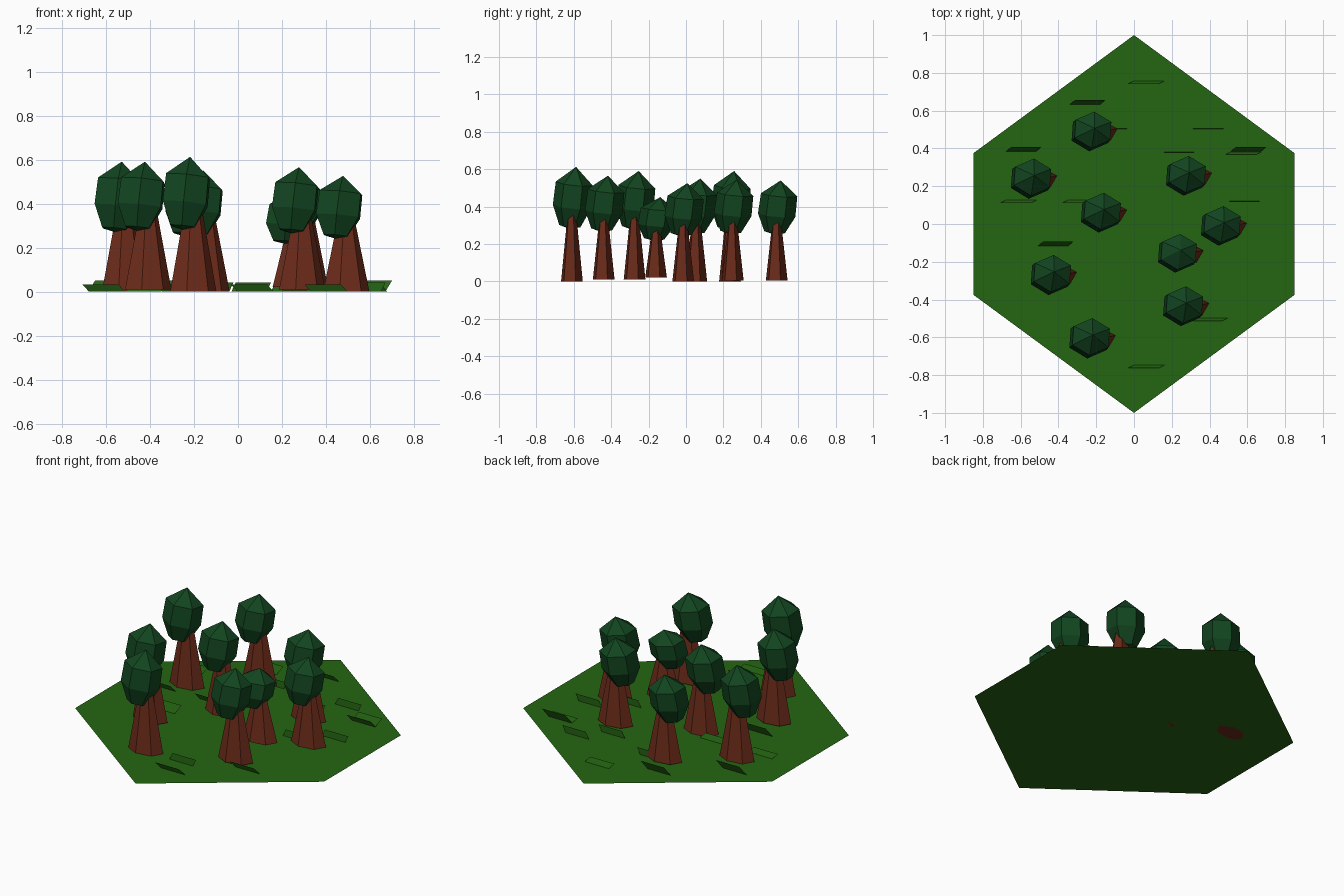
import bpy, bmesh, math
from mathutils import Vector, Matrix

if "Cube" in bpy.data.objects:
    bpy.data.objects.remove(bpy.data.objects["Cube"])


def material(name, rgb):
    m = bpy.data.materials.new(name)
    m.diffuse_color = (*rgb, 1)
    m.use_nodes = True
    m.node_tree.nodes["Principled BSDF"].inputs["Base Color"].default_value = m.diffuse_color
    return m


GRASS = material("grass_green", (0.018, 0.13, 0.006))
BARK = material("bark_brown", (0.15, 0.024, 0.010))
LEAF = material("leaf_green", (0.006, 0.06, 0.014))


def finish(name, bm, mat, solid=True):
    if solid:
        bmesh.ops.recalc_face_normals(bm, faces=bm.faces)
    me = bpy.data.meshes.new(name)
    bm.to_mesh(me)
    bm.free()
    me.materials.append(mat)
    ob = bpy.data.objects.new(name, me)
    bpy.context.collection.objects.link(ob)
    return ob


def loft(bm, rings):
    """Bridge equal rings; a one-point ring becomes a tip."""
    rows = [[bm.verts.new(p) for p in r] for r in rings]
    for a, b in zip(rows, rows[1:]):
        n = max(len(a), len(b))
        for i in range(n):
            quad = [a[i % len(a)], a[(i + 1) % len(a)],
                    b[(i + 1) % len(b)], b[i % len(b)]]
            bm.faces.new(list(dict.fromkeys(quad)))
    for r in (rows[0], rows[-1]):
        if len(r) > 2:
            bm.faces.new(r)


# Hexagonal ground sheet
bm = bmesh.new()
hexa = [(0, 1), (-.85, .375), (-.85, -.375), (0, -1), (.85, -.375), (.85, .375)]
bm.faces.new([bm.verts.new((x, y, 0)) for x, y in hexa])
finish("ground", bm, GRASS, False)

# Trees: x, y, base height, apex height
TREES = [(-.22, .49, .005, .54), (-.54, .24, 0, .59), (.28, .255, .005, .545),
         (-.17, .06, 0, .55), (.465, -.01, 0, .525), (.235, -.155, .02, .45),
         (-.435, -.27, .01, .59), (.265, -.435, .01, .565), (-.23, -.605, 0, .612)]
HALF = [(.105, .02), (.03, .058), (-.068, .043)]
BASE = HALF + [(-x, -y) for x, y in HALF]


def crown_ring(r, z, turn):
    return [Vector((1.06 * r * math.cos(turn + i * math.pi / 3),
                    0.95 * r * math.sin(turn + i * math.pi / 3), z)) for i in range(6)]


for n, (x, y, z0, top) in enumerate(TREES, 1):
    k = (top - z0) / .612                       # height scale
    # tapered, flattened trunk
    bm = bmesh.new()
    loft(bm, [[(px * s, py * s, z * k) for px, py in BASE]
              for s, z in ((1, 0), (.40, .36))])
    ob = finish(f"trunk_{n}", bm, BARK)
    ob.location = (x + .027, y - .005, z0)
    # faceted, slightly tilted crown
    bm = bmesh.new()
    w = .85 + .15 * k
    loft(bm, [[Vector((0, 0, .165))], crown_ring(.105 * w, .075, .45),
              crown_ring(.108 * w, -.05, .45), crown_ring(.06 * w, -.155, .45),
              [Vector((0, 0, -.17))]])
    bm.transform(Matrix.Diagonal((1, 1, k, 1))
                 @ Matrix.Rotation(math.radians(6), 4, 'Y')
                 @ Matrix.Rotation(math.radians(-6), 4, 'X'))
    ob = finish(f"crown_{n}", bm, LEAF)
    ob.location = (x - .005, y, z0 + .449 * k)

# Grass blades: leaning back, leaning forward, upright
BLADES = {
    "back": (.16, .03, .025, .05, [(-.585, .395), (-.245, .645), (.605, .395), (-.415, -.105)]),
    "forward": (.165, -.03, -.015, .032, [(-.61, .12), (.065, .75), (.58, .375), (.40, -.505),
                                         (.065, -.755), (-.28, .12)]),
    "upright": (.16, .02, .002, .042, [(-.11, .505), (.40, .505), (.24, .38), (.58, .12),
                                      (.40, -.005), (.06, -.625)]),
}
for kind, (w, sx, sy, h, spots) in BLADES.items():
    bm = bmesh.new()
    for x, y in spots:
        pts = [(x + sgn * w / 2 + e * sx / 2, y + e * sy / 2, h * (e + 1) / 2)
               for sgn, e in ((-1, -1), (1, -1), (1, 1), (-1, 1))]
        bm.faces.new([bm.verts.new(p) for p in pts])
    finish(f"grass_{kind}", bm, GRASS, False)
